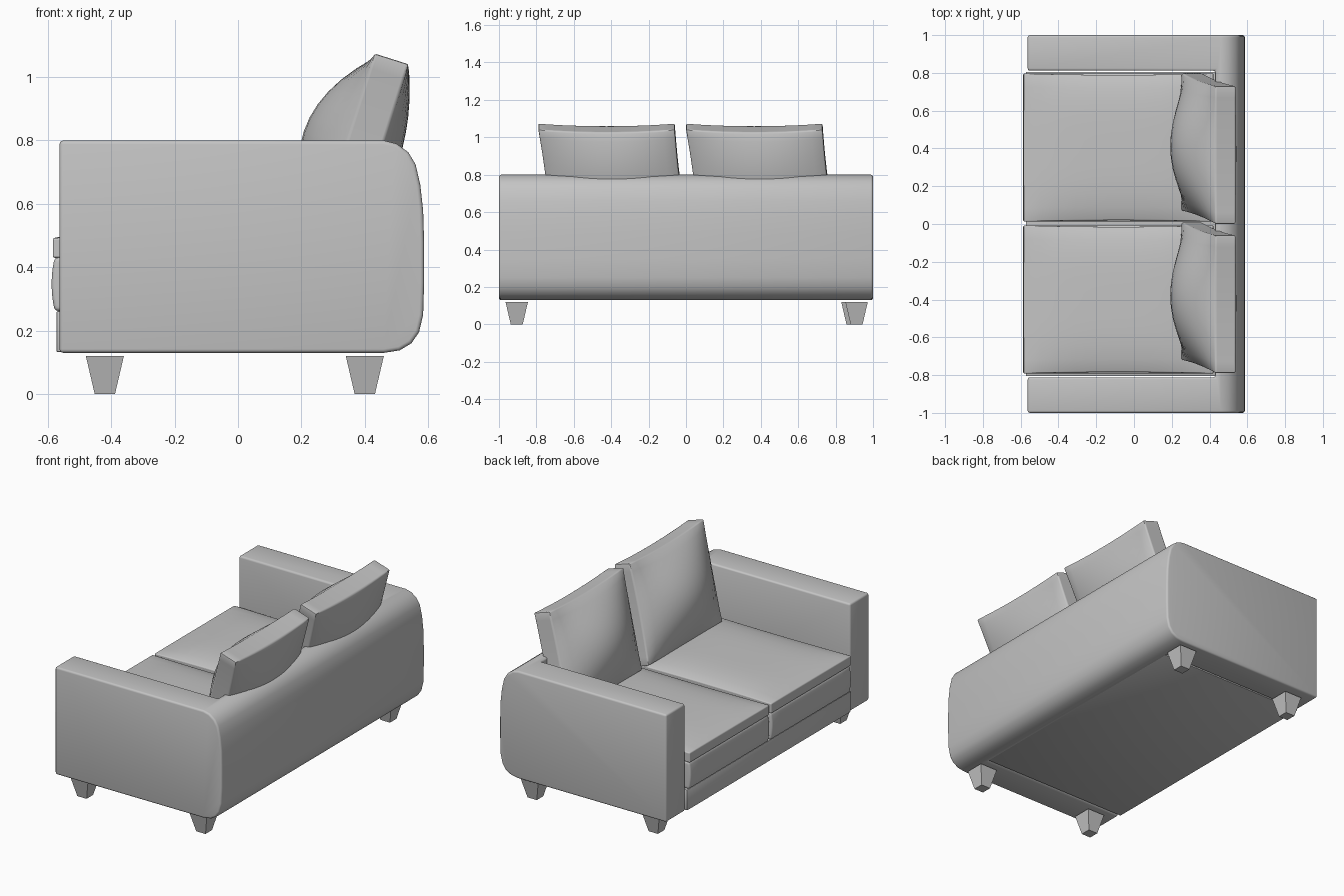
import bpy, bmesh

old = bpy.data.objects.get("Cube")
if old:
    bpy.data.objects.remove(old, do_unlink=True)

# One plain fabric colour
fabric = bpy.data.materials.new("grey_fabric")
fabric.use_nodes = True
fabric.diffuse_color = (0.55, 0.55, 0.55, 1)
fabric.node_tree.nodes["Principled BSDF"].inputs["Base Color"].default_value = (0.55, 0.55, 0.55, 1)


def make_object(name, bm):
    bmesh.ops.recalc_face_normals(bm, faces=bm.faces[:])
    mesh = bpy.data.meshes.new(name)
    bm.to_mesh(mesh)
    bm.free()
    mesh.materials.append(fabric)
    ob = bpy.data.objects.new(name, mesh)
    bpy.context.collection.objects.link(ob)
    return ob


def select_only(ob):
    bpy.ops.object.select_all(action='DESELECT')
    ob.select_set(True)
    bpy.context.view_layer.objects.active = ob


def soften(ob, width, segments=3, angle=0.7):
    bev = ob.modifiers.new("soft_edges", 'BEVEL')
    bev.width = width
    bev.segments = segments
    bev.limit_method = 'ANGLE'
    bev.angle_limit = angle
    select_only(ob)
    bpy.ops.object.modifier_apply(modifier=bev.name)
    bpy.ops.object.shade_smooth_by_angle(angle=0.7)


def shaped_block(name, shape, cuts):
    """A cube of -1..1 coordinates, each vertex moved by the shape function."""
    bm = bmesh.new()
    bmesh.ops.create_cube(bm, size=2)
    if cuts:
        bmesh.ops.subdivide_edges(bm, edges=bm.edges[:], cuts=cuts, use_grid_fill=True)
    for v in bm.verts:
        v.co = shape(*v.co)
    return make_object(name, bm)


def box_shape(lo, hi, crown=0.0, puff=0.0):
    def shape(u, v, w):
        p = [a + (b - a) * (t + 1) / 2 for a, b, t in zip(lo, hi, (u, v, w))]
        if w > 0.99:
            p[2] += crown * (1 - u ** 4) * (1 - v ** 4)
        if u < -0.99:
            p[0] -= puff * (1 - w * w)
        p[1] -= 0.008 * v * (1 - u * u) if crown else 0
        return p
    return shape


# Frame: rounded-back profile across the full width, with the seat opening cut out
profile = [(-0.563, 0.13), (-0.563, 0.8), (0.46, 0.8), (0.5, 0.79), (0.537, 0.763),
           (0.56, 0.725), (0.575, 0.66), (0.584, 0.58), (0.587, 0.48), (0.587, 0.35),
           (0.584, 0.25), (0.571, 0.195), (0.547, 0.16), (0.51, 0.138), (0.46, 0.13)]
bm = bmesh.new()
side = bm.faces.new([bm.verts.new((x, -1, z)) for x, z in profile])
ext = bmesh.ops.extrude_face_region(bm, geom=[side])
bmesh.ops.translate(bm, vec=(0, 2, 0),
                    verts=[g for g in ext["geom"] if isinstance(g, bmesh.types.BMVert)])
frame = make_object("arms_and_back", bm)

cutter = shaped_block("seat_opening_cutter", box_shape((-1, -0.812, -0.2), (0.43, 0.812, 1.2)), 0)
cutter.hide_render = True
cut = frame.modifiers.new("seat_opening", 'BOOLEAN')
cut.operation = 'DIFFERENCE'
cut.solver = 'EXACT'
cut.object = cutter
select_only(frame)
bpy.ops.object.modifier_apply(modifier=cut.name)
bpy.data.objects.remove(cutter, do_unlink=True)
soften(frame, 0.012)

# Base rail under the cushions
base = shaped_block("seat_base", box_shape((-0.573, -0.806, 0.132), (0.44, 0.806, 0.262)), 0)
soften(base, 0.006, 2)

# Seat cushions: a deep lower pad with a thin crowned top pad
for label, y0 in (("right", -0.792), ("left", 0.012)):
    y1 = y0 + 0.785
    pad = shaped_block(label + "_seat_pad",
                       box_shape((-0.578, y0, 0.262), (0.42, y1, 0.432), puff=0.01), 8)
    soften(pad, 0.012)
    top = shaped_block(label + "_seat_top",
                       box_shape((-0.584, y0, 0.43), (0.42, y1, 0.492), crown=0.03), 10)
    soften(top, 0.014)


# Back pillows: leaning, sheared sideways and bulging front and back
def pillow_shape(yc):
    def shape(u, v, w):
        t = (v + 1) / 2
        dome = (1 - u * u) * (1 - v * v)
        depth = 0.115 * (w + 1) / 2 + w * dome * (0.14 if w < 0 else 0.06)
        x = 0.25 + 0.18 * t + 0.95 * depth
        z = 0.51 + 0.565 * t - 0.3 * depth - 0.014 * (1 - u * u) * t
        y = yc + (0.365 - 0.008 * (1 - v * v)) * u - 0.07 * t
        return (x, y, z)
    return shape


for label, yc in (("right", -0.355), ("left", 0.435)):
    pillow = shaped_block(label + "_back_pillow", pillow_shape(yc), 11)
    soften(pillow, 0.008, 2)


# Tapered square legs
def leg_shape(cx, cy):
    def shape(u, v, w):
        r = 0.06 if w > 0 else 0.032
        return (cx + r * u, cy + r * v, 0.06 + 0.06 * w)
    return shape


for name, cx, cy in (("front_right_leg", -0.42, -0.905), ("front_left_leg", -0.42, 0.89),
                     ("back_right_leg", 0.4, -0.905), ("back_left_leg", 0.4, 0.912)):
    shaped_block(name, leg_shape(cx, cy), 0)
